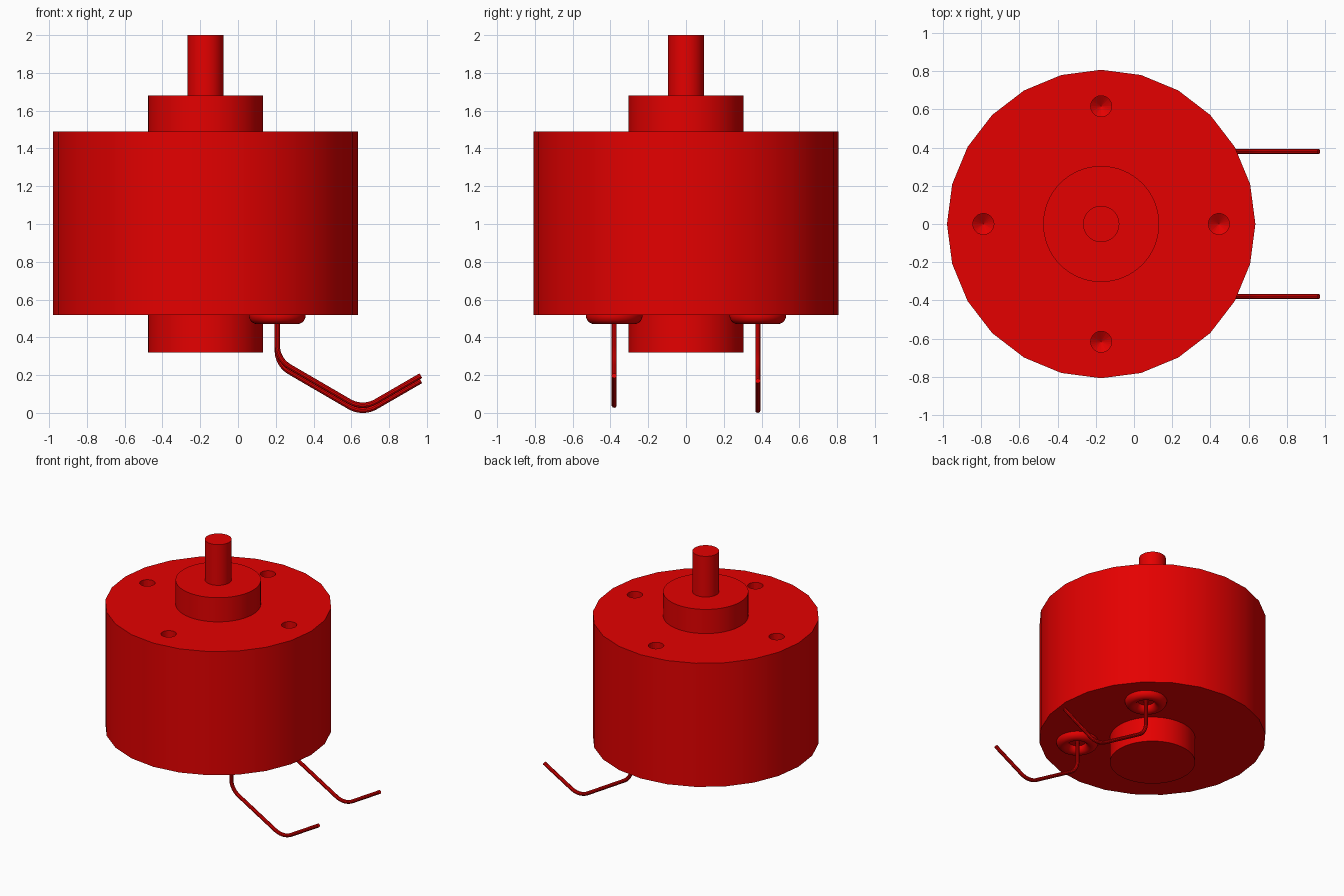
import bpy, bmesh, math
from mathutils import Vector, Matrix

default = bpy.data.objects.get("Cube")
if default:
    bpy.data.objects.remove(default, do_unlink=True)

AXIS_X = -0.172          # motor axis
LEAD_X, LEAD_Y = 0.208, 0.38

red = bpy.data.materials.new("red")
red.use_nodes = True
red.diffuse_color = (0.78, 0, 0, 1)
red.node_tree.nodes["Principled BSDF"].inputs["Base Color"].default_value = red.diffuse_color


def activate(obj):
    bpy.ops.object.select_all(action='DESELECT')
    obj.select_set(True)
    bpy.context.view_layer.objects.active = obj


def finish(obj, name):
    obj.name = name
    obj.data.materials.clear()
    obj.data.materials.append(red)
    activate(obj)
    bpy.ops.object.shade_smooth_by_angle(angle=math.radians(35))
    return obj


def cylinder(name, radius, z0, z1, sides):
    bpy.ops.mesh.primitive_cylinder_add(
        vertices=sides, radius=radius, depth=z1 - z0,
        location=(AXIS_X, 0, (z0 + z1) / 2))
    return finish(bpy.context.object, name)


def fillet(points, radii, steps=10):
    """Round the inner corners of a polyline with circular arcs."""
    path = [points[0]]
    for a, b, c, r in zip(points, points[1:], points[2:], radii):
        u, v = (a - b).normalized(), (c - b).normalized()
        half = u.angle(v) / 2
        centre = b + (u + v).normalized() * (r / math.sin(half))
        start = (b + u * (r / math.tan(half)) - centre).normalized()
        end = (b + v * (r / math.tan(half)) - centre).normalized()
        path += [centre + start.slerp(end, i / steps) * r for i in range(steps + 1)]
    return path + [points[-1]]


def lead_wire(name, y, lift):
    """Bent lead running down, outward and up again."""
    corners = [(LEAD_X, 0.54), (LEAD_X, 0.255 + lift),
               (0.66, -0.008 + lift), (0.968, 0.17 + lift)]
    path = fillet([Vector((x, y, z)) for x, z in corners], (0.13, 0.14))
    curve = bpy.data.curves.new(name, 'CURVE')
    curve.dimensions = '3D'
    curve.bevel_depth = 0.014
    curve.bevel_resolution = 3
    curve.use_fill_caps = True
    spline = curve.splines.new('POLY')
    spline.points.add(len(path) - 1)
    for point, co in zip(spline.points, path):
        point.co = (*co, 1)
    obj = bpy.data.objects.new(name, curve)
    bpy.context.collection.objects.link(obj)
    activate(obj)
    bpy.ops.object.convert(target='MESH')
    finish(bpy.context.object, name)


# Motor housing
housing = cylinder("motor_housing", 0.808, 0.517, 1.49, 24)

# Four drilled mounting holes with pointed bottoms
bm = bmesh.new()
for i in range(4):
    angle = i * math.pi / 2
    x, y = AXIS_X + 0.617 * math.cos(angle), 0.617 * math.sin(angle)
    made = bmesh.ops.create_cone(
        bm, cap_ends=True, segments=24, radius1=0.055, radius2=0.055, depth=0.16,
        matrix=Matrix.Translation((x, y, 1.49)))
    low = [v for v in made["verts"] if v.co.z < 1.49]
    floor = next(f for f in bm.faces if all(v in low for v in f.verts))
    tip = bmesh.ops.poke(bm, faces=[floor])["verts"][0]
    tip.co.z -= 0.04
bmesh.ops.recalc_face_normals(bm, faces=bm.faces)
mesh = bpy.data.meshes.new("hole_cutter")
bm.to_mesh(mesh)
bm.free()
cutter = bpy.data.objects.new("hole_cutter", mesh)
cutter.hide_render = True
bpy.context.collection.objects.link(cutter)
activate(housing)
cut = housing.modifiers.new("holes", 'BOOLEAN')
cut.operation = 'DIFFERENCE'
cut.solver = 'EXACT'
cut.object = cutter
bpy.ops.object.modifier_apply(modifier=cut.name)
bpy.data.objects.remove(cutter, do_unlink=True)
finish(housing, "motor_housing")

# Bearing bosses and output shaft
cylinder("front_bearing_boss", 0.304, 1.48, 1.68, 64)
cylinder("rear_bearing_boss", 0.304, 0.32, 0.53, 64)
cylinder("output_shaft", 0.095, 1.67, 2.0, 48)

# Grommets and lead wires on the underside
for side, y, lift in (("left", LEAD_Y, 0.0), ("right", -LEAD_Y, 0.027)):
    bpy.ops.mesh.primitive_torus_add(
        major_radius=0.105, minor_radius=0.045, major_segments=48, minor_segments=20,
        location=(LEAD_X, y, 0.515))
    finish(bpy.context.object, f"{side}_grommet")
    lead_wire(f"{side}_lead_wire", y, lift)
